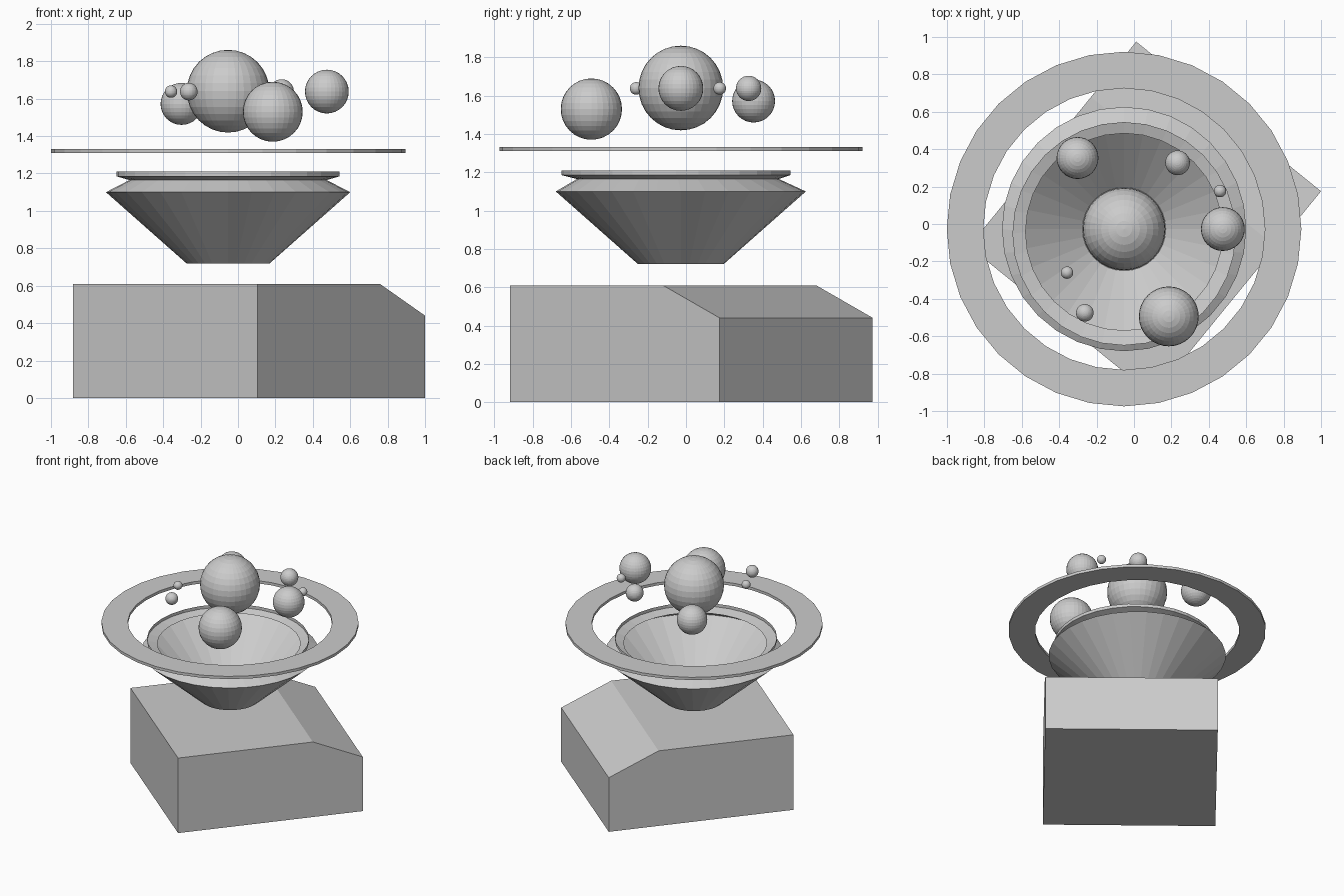
import bpy, bmesh, math

cube = bpy.data.objects.get("Cube")
if cube:
    bpy.data.objects.remove(cube, do_unlink=True)

CX, CY = -0.053, -0.027   # shared axis of bowl, ring and large ball
SIDES = 32

grey = bpy.data.materials.new("plain_grey")
grey.use_nodes = True
colour = (0.6, 0.6, 0.6, 1)
grey.diffuse_color = colour
for node in grey.node_tree.nodes:
    if node.type == 'BSDF_PRINCIPLED':
        node.inputs["Base Color"].default_value = colour


def finish(name, bm, location=(0, 0, 0), fix_normals=True):
    if fix_normals:
        bmesh.ops.recalc_face_normals(bm, faces=bm.faces[:])
    mesh = bpy.data.meshes.new(name)
    bm.to_mesh(mesh)
    bm.free()
    mesh.materials.append(grey)
    obj = bpy.data.objects.new(name, mesh)
    obj.location = location
    bpy.context.collection.objects.link(obj)
    return obj


def lathe(name, profile, closed=False, cap=False):
    """Turn (radius, z, y shift) points around the shared axis."""
    bm = bmesh.new()
    rows = []
    for r, z, shift in profile:
        angles = [math.tau * i / SIDES for i in range(SIDES)]
        rows.append([bm.verts.new((r * math.cos(a), r * math.sin(a) + shift, z))
                     for a in angles])
    pairs = list(zip(rows, rows[1:]))
    if closed:
        pairs.append((rows[-1], rows[0]))
    for low, high in pairs:
        for i in range(SIDES):
            j = (i + 1) % SIDES
            bm.faces.new((low[i], low[j], high[j], high[i]))
    if cap:
        bm.faces.new(rows[0][::-1])
    return finish(name, bm, (CX, CY, 0), fix_normals=closed)


# Base block: sloped-end side profile swept across its width
near, far = (0.105, -0.92), (1.0, 0.175)
sweep = (-0.988, 0.80, 0)
bm = bmesh.new()
outline = [(0, 0), (1, 0), (1, 0.44), (0.73, 0.61), (0, 0.61)]
side = bm.faces.new([bm.verts.new((near[0] + t * (far[0] - near[0]),
                                   near[1] + t * (far[1] - near[1]), z))
                     for t, z in outline])
out = bmesh.ops.extrude_face_region(bm, geom=[side], use_keep_orig=True)
moved = [v for v in out["geom"] if isinstance(v, bmesh.types.BMVert)]
bmesh.ops.translate(bm, verts=moved, vec=sweep)
finish("base_block", bm)

# Thin-walled bowl with a pinched neck and a slightly shifted rim
lathe("bowl", [(0.223, 0.72, 0), (0.653, 1.10, 0), (0.527, 1.165, -0.015),
               (0.597, 1.185, -0.025), (0.597, 1.21, -0.025)], cap=True)

# Flat floating ring
lathe("floating_ring", [(0.753, 1.31, 0), (0.948, 1.31, 0),
                        (0.948, 1.332, 0), (0.753, 1.332, 0)], closed=True)

# Floating balls: x, y, z, radius
balls = {
    "large_ball": (CX, CY, 1.64, 0.221),
    "front_ball": (0.186, -0.494, 1.53, 0.16),
    "left_ball": (0.475, CY, 1.638, 0.117),
    "back_right_ball": (-0.302, 0.353, 1.572, 0.112),
    "back_ball": (0.233, 0.327, 1.638, 0.066),
    "front_right_small_ball": (-0.263, -0.475, 1.638, 0.047),
    "left_tiny_ball": (0.46, 0.176, 1.638, 0.033),
    "right_tiny_ball": (-0.358, -0.26, 1.638, 0.033),
}
for name, (x, y, z, radius) in balls.items():
    bm = bmesh.new()
    bmesh.ops.create_uvsphere(bm, u_segments=SIDES, v_segments=16, radius=radius)
    finish(name, bm, (x, y, z))
